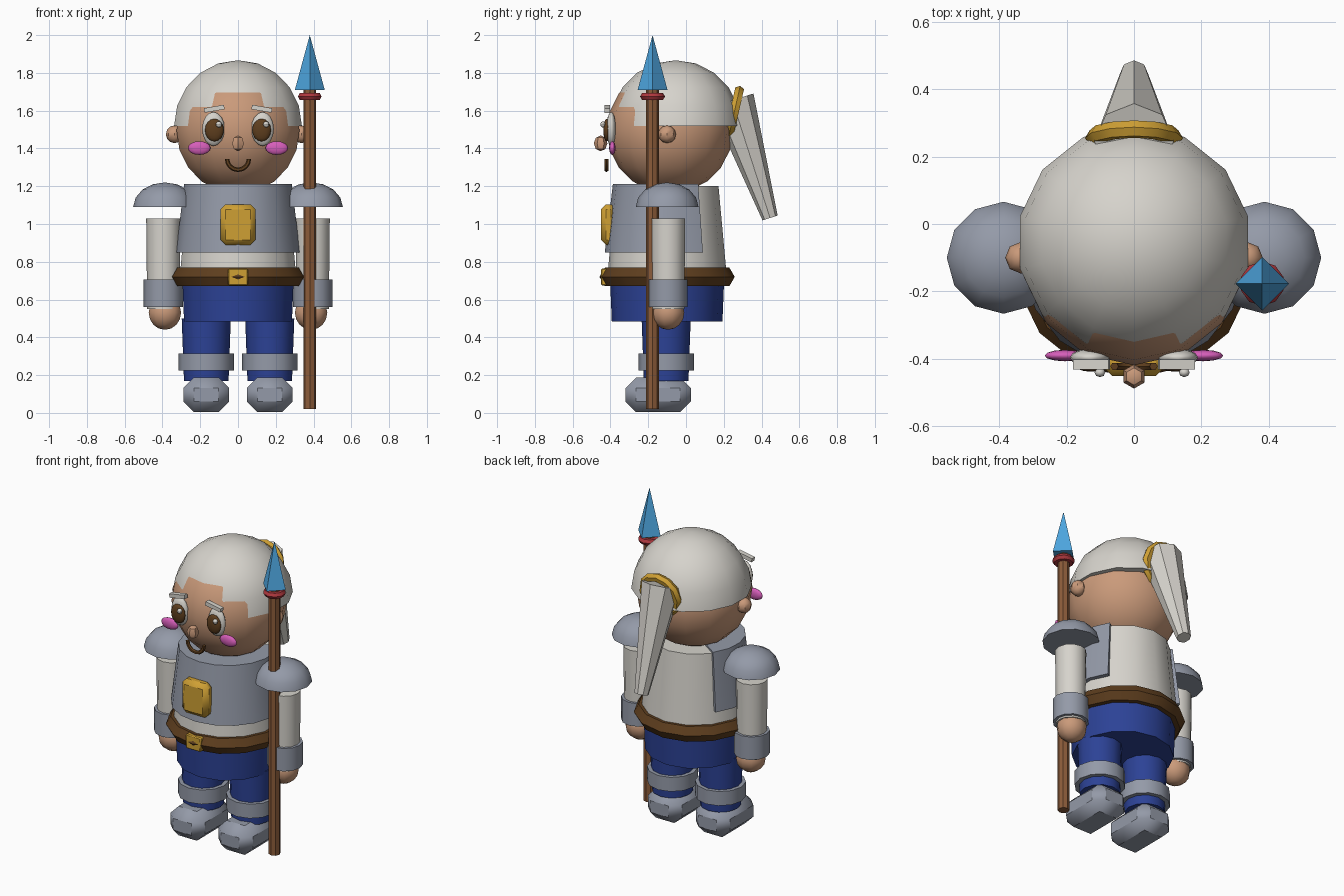
import bpy, bmesh, math
from math import sin, cos, pi, radians
from mathutils import Matrix, Vector, Euler

if "Cube" in bpy.data.objects:
    bpy.data.objects.remove(bpy.data.objects["Cube"])


def material(name, rgb):
    m = bpy.data.materials.new(name)
    lin = [(c / 255 / 12.92) if c < 11 else ((c / 255 + 0.055) / 1.055) ** 2.4 for c in rgb]
    m.diffuse_color = (*lin, 1)
    m.use_nodes = True
    m.node_tree.nodes["Principled BSDF"].inputs["Base Color"].default_value = m.diffuse_color
    return m


OFFWHITE = material("off_white", (214, 211, 204))
STEEL = material("steel_grey", (148, 154, 168))
GOLD = material("gold", (207, 160, 52))
SKIN = material("skin", (202, 154, 122))
BLUE = material("trouser_blue", (44, 66, 150))
BROWN = material("dark_brown", (94, 62, 30))
WOOD = material("wood", (140, 92, 58))
RED = material("red", (175, 56, 62))
PINK = material("pink", (214, 94, 186))
SKY = material("sky_blue", (78, 166, 224))


def finish(name, bm, mat, loc, rot, scale):
    """Shade by angle, place the mesh and link it."""
    bmesh.ops.remove_doubles(bm, verts=bm.verts, dist=1e-5)
    bmesh.ops.recalc_face_normals(bm, faces=bm.faces)
    for f in bm.faces:
        f.smooth = True
    for e in bm.edges:
        e.smooth = e.calc_face_angle(0) < 0.7
    bm.transform(Matrix.LocRotScale(Vector(loc), Euler(rot), Vector(scale)))
    me = bpy.data.meshes.new(name)
    bm.to_mesh(me)
    bm.free()
    me.materials.append(mat)
    ob = bpy.data.objects.new(name, me)
    bpy.context.collection.objects.link(ob)
    return ob


def lathe(name, profile, n, mat, loc=(0, 0, 0), rot=(0, 0, 0), scale=(1, 1, 1),
          closed=False, start=90, sweep=360):
    """Spin an (r, z) profile around z; a partial sweep gets end caps."""
    bm = bmesh.new()
    full = sweep == 360
    cols = []
    for i in range(n if full else n + 1):
        a = radians(start + sweep * i / n)
        cols.append([bm.verts.new((r * cos(a), r * sin(a), z)) for r, z in profile])
    m = len(profile)
    for i in range(n):
        p, q = cols[i], cols[(i + 1) % len(cols)]
        for j in range(m if closed else m - 1):
            k = (j + 1) % m
            if profile[j][0] == 0 and profile[k][0] == 0:
                continue
            if profile[j][0] == 0:
                bm.faces.new((p[j], q[k], p[k]))
            elif profile[k][0] == 0:
                bm.faces.new((p[j], q[j], p[k]))
            else:
                bm.faces.new((p[j], q[j], q[k], p[k]))
    if not full:
        bm.faces.new(cols[0])
        bm.faces.new(cols[-1])
    return finish(name, bm, mat, loc, rot, scale)


def tube(name, r0, r1, z0, z1, n, mat, x=0, y=-0.1, **kw):
    return lathe(name, [(0, z0), (r0, z0), (r1, z1), (0, z1)], n, mat, (x, y, 0), **kw)


def ball(name, loc, radii, n, rings, mat, **kw):
    prof = [(cos(-pi / 2 + pi * i / rings), sin(-pi / 2 + pi * i / rings))
            for i in range(1, rings)]
    return lathe(name, [(0, -1)] + prof + [(0, 1)], n, mat, loc, scale=radii, **kw)


def dome(name, loc, radii, n, rings, mat):
    prof = [(cos(pi / 2 * i / rings), sin(pi / 2 * i / rings)) for i in range(rings)]
    return lathe(name, [(0, 0)] + prof + [(0, 1)], n, mat, loc, scale=radii)


def ring(name, major, minor, n, k, mat, loc, **kw):
    prof = [(major + minor * cos(2 * pi * i / k), minor * sin(2 * pi * i / k))
            for i in range(k)]
    return lathe(name, prof, n, mat, loc, closed=True, **kw)


def box(name, loc, size, mat, bevel=0, rot=(0, 0, 0)):
    bm = bmesh.new()
    bmesh.ops.create_cube(bm, size=1, matrix=Matrix.Diagonal((*size, 1)))
    if bevel:
        bmesh.ops.bevel(bm, geom=bm.edges[:], offset=bevel, segments=1,
                        affect='EDGES', profile=0.5)
    return finish(name, bm, mat, loc, rot, (1, 1, 1))


# Head and hair
ball("head", (0, -0.085, 1.495), (0.334,) * 3, 14, 10, SKIN)
dome("hair_cap", (0, -0.055, 1.52), (0.347,) * 3, 14, 5, OFFWHITE)
lathe("ponytail", [(0, 0), (0.042, 0), (0.118, 0.654), (0, 0.654)], 8, OFFWHITE,
      (0, 0.445, 1.032), rot=(0.311, 0, 0))
ring("hair_tie", 0.118, 0.027, 12, 6, GOLD, (0, 0.255, 1.59), rot=(-1.794, 0, 0))

# Face
ball("nose", (0, -0.452, 1.427), (0.036, 0.036, 0.042), 6, 4, SKIN)
ring("smile", 0.058, 0.012, 8, 6, BROWN, (0, -0.422, 1.345), rot=(pi / 2, 0, 0),
     start=180, sweep=180)
for s, side in ((-1, "left"), (1, "right")):
    ball(side + "_eye_white", (s * 0.13, -0.396, 1.503), (0.06, 0.026, 0.09), 12, 8, OFFWHITE)
    ball(side + "_iris", (s * 0.125, -0.42, 1.497), (0.05, 0.018, 0.06), 12, 8, BROWN)
    ball(side + "_eye_glint", (s * 0.125 + 0.024, -0.44, 1.527), (0.016, 0.014, 0.016),
         8, 6, OFFWHITE)
    box(side + "_eyebrow", (s * 0.126, -0.417, 1.61), (0.108, 0.03, 0.024), OFFWHITE,
        rot=(0, s * radians(10), 0))
    ball(side + "_cheek", (s * 0.205, -0.39, 1.402), (0.06, 0.017, 0.036), 12, 8, PINK)
    ball(side + "_ear", (s * 0.335, -0.1, 1.475), (0.047, 0.047, 0.047), 8, 6, SKIN)

# Torso, breastplate, belt and hips
tube("shirt", 0.318, 0.272, 0.70, 1.2, 14, OFFWHITE)
lathe("breastplate", [(0, 0.85), (0.33, 0.85), (0.287, 1.212), (0, 1.212)], 12, STEEL,
      (0, -0.1, 0), closed=True, start=145, sweep=250)
box("chest_emblem", (0, -0.41, 0.997), (0.184, 0.08, 0.215), GOLD, bevel=0.027)
ring("belt", 0.302, 0.056, 14, 6, BROWN, (0, -0.1, 0.72))
box("belt_buckle", (0, -0.425, 0.72), (0.105, 0.05, 0.09), GOLD, bevel=0.006)
tube("hips", 0.293, 0.303, 0.485, 0.73, 14, BLUE)

# Limbs and armour
for s, side in ((-1, "left"), (1, "right")):
    x = s * 0.168
    tube(side + "_leg", 0.118, 0.13, 0.17, 0.5, 12, BLUE, x, -0.105)
    tube(side + "_shin_guard", 0.147, 0.147, 0.225, 0.315, 12, STEEL, x, -0.105)
    box(side + "_boot", (x, -0.147, 0.096), (0.24, 0.345, 0.185), STEEL, bevel=0.056)
    x = s * 0.395
    tube(side + "_sleeve", 0.086, 0.091, 0.55, 1.03, 12, OFFWHITE, x, -0.095)
    tube(side + "_cuff", 0.104, 0.104, 0.56, 0.705, 12, STEEL, x, -0.095)
    ball(side + "_hand", (s * 0.387, -0.095, 0.53), (0.09, 0.086, 0.09), 10, 8, SKIN)
    dome(side + "_shoulder_guard", (s * 0.387, -0.1, 1.09), (0.168, 0.166, 0.13), 12, 4, STEEL)

# Spear
tube("spear_shaft", 0.034, 0.034, 0.02, 1.72, 8, WOOD, 0.38, -0.177)
ring("spear_collar", 0.045, 0.021, 10, 6, RED, (0.38, -0.177, 1.675))
lathe("spear_tip", [(0, 1.71), (0.079, 1.71), (0, 2.0)], 4, SKY, (0.38, -0.177, 0))
